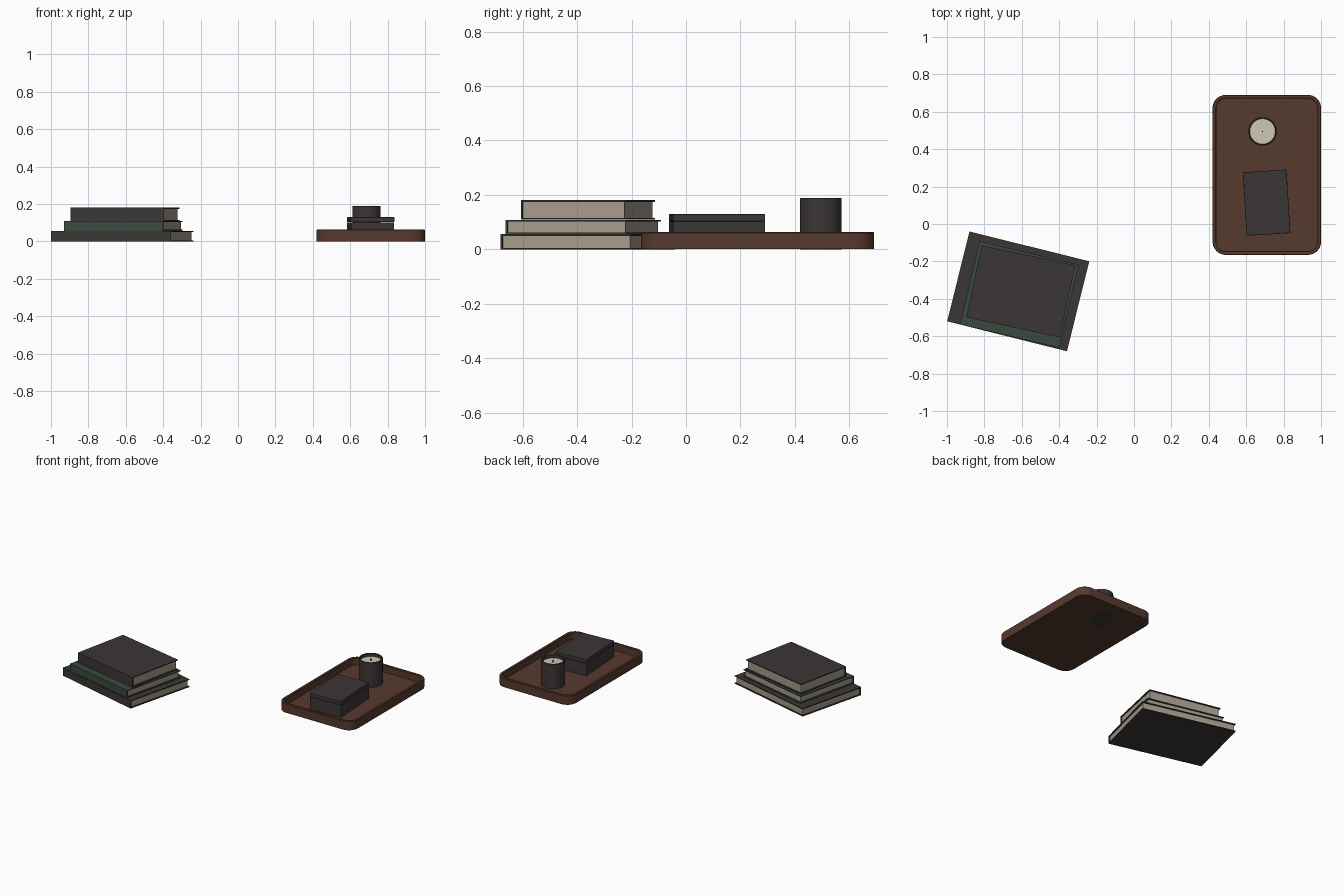
import bpy, bmesh, math
from mathutils import Matrix

if "Cube" in bpy.data.objects:
    bpy.data.objects.remove(bpy.data.objects["Cube"])


def mat(name, r, g, b):
    m = bpy.data.materials.new(name)
    m.diffuse_color = (r, g, b, 1)
    m.use_nodes = True
    m.node_tree.nodes["Principled BSDF"].inputs["Base Color"].default_value = m.diffuse_color
    return m


WOOD = mat("walnut brown", .092, .042, .027)
CHAR = mat("charcoal", .046, .037, .037)
GREEN = mat("dark green", .040, .068, .050)
PAPER = mat("page cream", .38, .33, .26)
WAX = mat("wax cream", .62, .57, .45)
BLACK = mat("wick black", .01, .01, .01)


def finish(bm, name, material, smooth=False):
    bmesh.ops.recalc_face_normals(bm, faces=bm.faces)
    me = bpy.data.meshes.new(name)
    bm.to_mesh(me)
    bm.free()
    me.materials.append(material)
    ob = bpy.data.objects.new(name, me)
    bpy.context.collection.objects.link(ob)
    if smooth:
        bpy.context.view_layer.objects.active = ob
        ob.select_set(True)
        bpy.ops.object.shade_smooth_by_angle(angle=math.radians(35))
        ob.select_set(False)
    return ob


def box(name, material, x, y, z, frame, bevel=0):
    """Box given by (min, max) ranges in a local frame."""
    bm = bmesh.new()
    bmesh.ops.create_cube(bm, size=1)
    size = [r[1] - r[0] for r in (x, y, z)]
    mid = [(r[1] + r[0]) / 2 for r in (x, y, z)]
    bm.transform(Matrix.Translation(mid) @ Matrix.Diagonal((*size, 1)))
    if bevel:
        bmesh.ops.bevel(bm, geom=bm.edges[:], offset=bevel, segments=2,
                        profile=.5, affect='EDGES')
    bm.transform(frame)
    return finish(bm, name, material)


def frame(x, y, deg):
    return Matrix.Translation((x, y, 0)) @ Matrix.Rotation(math.radians(deg), 4, 'Z')


def loft(name, material, rings, smooth=True):
    """Skin a list of point rings and cap both ends."""
    bm = bmesh.new()
    vs = [[bm.verts.new(p) for p in ring] for ring in rings]
    n = len(vs[0])
    for a, b in zip(vs, vs[1:]):
        for i in range(n):
            j = (i + 1) % n
            bm.faces.new((a[i], a[j], b[j], b[i]))
    bm.faces.new(vs[0][::-1])
    bm.faces.new(vs[-1])
    return finish(bm, name, material, smooth)


# Books: hard covers and spine at the front, pages set back on the other sides
def book(name, cover, x, y, deg, w, d, z0, z1):
    f = frame(x, y, deg)
    t, o = .006, .008
    hx, hy = w / 2, d / 2
    box(name + "_back_cover", cover, (-hx, hx), (-hy, hy), (z0, z0 + t), f)
    box(name + "_front_cover", cover, (-hx, hx), (-hy, hy), (z1 - t, z1), f)
    box(name + "_spine", cover, (-hx, hx), (-hy, -hy + t), (z0 + t, z1 - t), f)
    box(name + "_pages", PAPER, (-hx + o, hx - o), (-hy + t, hy - o),
        (z0 + t, z1 - t), f)


book("bottom_book", CHAR, -.619, -.36, -14, .66, .495, 0, .056)
book("middle_book", GREEN, -.613, -.377, -13.2, .545, .457, .057, .109)
book("top_book", CHAR, -.605, -.36, -12, .5115, .394, .110, .181)


# Tray: rounded rectangle with a rim and sunken floor
def rounded(inset, z, r=.07, seg=8):
    hx, hy, rr = .29 - inset, .4275 - inset, r - inset
    pts = []
    for k, (sx, sy) in enumerate(((1, 1), (-1, 1), (-1, -1), (1, -1))):
        for i in range(seg + 1):
            a = math.pi / 2 * (k + i / seg)
            pts.append((.71 + sx * (hx - rr) + rr * math.cos(a),
                        .2625 + sy * (hy - rr) + rr * math.sin(a), z))
    return pts


loft("tray", WOOD, [rounded(0, .001), rounded(0, .061), rounded(.003, .064),
                    rounded(.017, .064), rounded(.020, .061), rounded(.020, .015)])

# Lidded box on the tray
f = frame(.709, .114, 3.5)
box("box_body", CHAR, (-.116, .116), (-.169, .169), (.014, .102), f)
box("box_lid", CHAR, (-.117, .117), (-.170, .170), (.103, .130), f, .004)


# Candle: cup with wax and wick
def circle(r, z, n=48):
    return [(.687 + r * math.cos(2 * math.pi * i / n),
             .495 + r * math.sin(2 * math.pi * i / n), z) for i in range(n)]


loft("candle_cup", CHAR, [circle(.076, 0), circle(.076, .187), circle(.074, .189),
                          circle(.070, .189), circle(.068, .187), circle(.068, .155)])
loft("candle_wax", WAX, [circle(.068, .156), circle(.068, .166)])
loft("candle_wick", BLACK, [circle(.004, .165, 8), circle(.003, .184, 8)])
